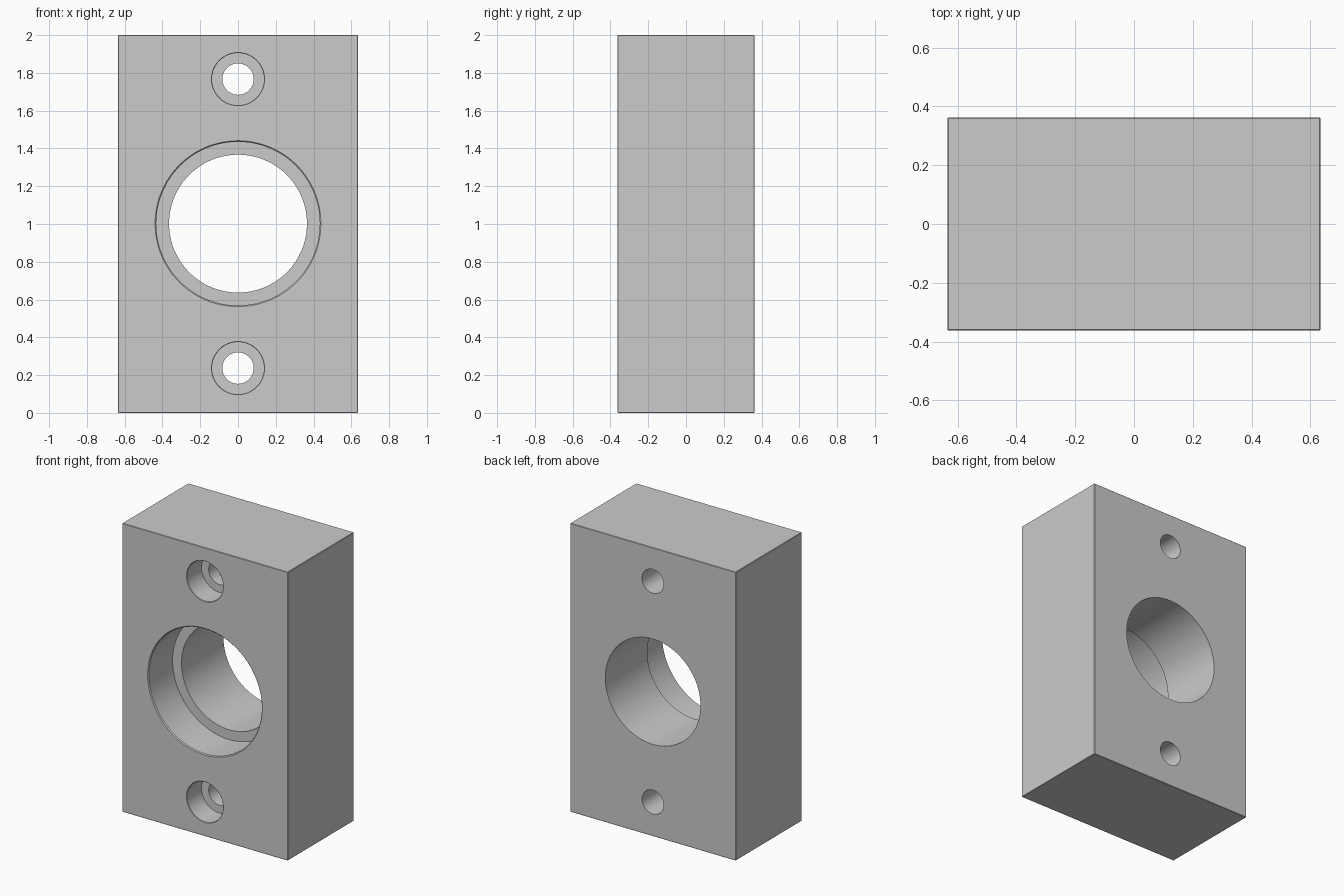
import bpy, bmesh, math

if "Cube" in bpy.data.objects:
    bpy.data.objects.remove(bpy.data.objects["Cube"])

W, D, H = 1.27, 0.725, 2.0
FRONT, BACK = -D / 2, D / 2


def make_object(name, bm):
    bmesh.ops.recalc_face_normals(bm, faces=bm.faces)
    mesh = bpy.data.meshes.new(name)
    bm.to_mesh(mesh)
    bm.free()
    obj = bpy.data.objects.new(name, mesh)
    bpy.context.collection.objects.link(obj)
    return obj


def stepped_cutter(name, z, hole_r, bore_r, depth, chamfer, sides):
    """Solid of revolution along y: chamfered counterbore, then through hole."""
    profile = [(bore_r + chamfer, FRONT - 0.1), (bore_r + chamfer, FRONT),
               (bore_r, FRONT + chamfer), (bore_r, FRONT + depth),
               (hole_r, FRONT + depth), (hole_r, BACK + 0.1)]
    bm = bmesh.new()
    rings = []
    for r, y in profile:
        angles = [2 * math.pi * i / sides for i in range(sides)]
        rings.append([bm.verts.new((r * math.cos(a), y, z + r * math.sin(a))) for a in angles])
    for a, b in zip(rings, rings[1:]):
        for i in range(sides):
            j = (i + 1) % sides
            bm.faces.new((a[i], a[j], b[j], b[i]))
    bm.faces.new(rings[0])
    bm.faces.new(rings[-1])
    obj = make_object(name, bm)
    obj.hide_render = True
    return obj


# Rectangular block with finely broken edges
bm = bmesh.new()
bmesh.ops.create_cube(bm, size=1)
bmesh.ops.scale(bm, vec=(W, D, H), verts=bm.verts)
bmesh.ops.translate(bm, vec=(0, 0, H / 2), verts=bm.verts)
bmesh.ops.bevel(bm, geom=bm.edges[:], offset=0.003, segments=1, affect='EDGES')
block = make_object("bearing_block", bm)

# Central stepped bore and the two counterbored screw holes
cutters = [stepped_cutter("main_bore_cutter", 1.002, 0.365, 0.433, 0.265, 0.006, 128)]
for side, label in ((-1, "lower"), (1, "upper")):
    cutters.append(stepped_cutter(label + "_screw_hole_cutter", 1.002 + side * 0.765,
                                  0.083, 0.138, 0.16, 0.003, 64))

bpy.context.view_layer.objects.active = block
block.select_set(True)
for cutter in cutters:
    mod = block.modifiers.new(cutter.name, 'BOOLEAN')
    mod.operation = 'DIFFERENCE'
    mod.solver = 'EXACT'
    mod.object = cutter
    bpy.ops.object.modifier_apply(modifier=mod.name)
for cutter in cutters:
    bpy.data.objects.remove(cutter, do_unlink=True)

bpy.ops.object.shade_smooth_by_angle(angle=math.radians(30))
